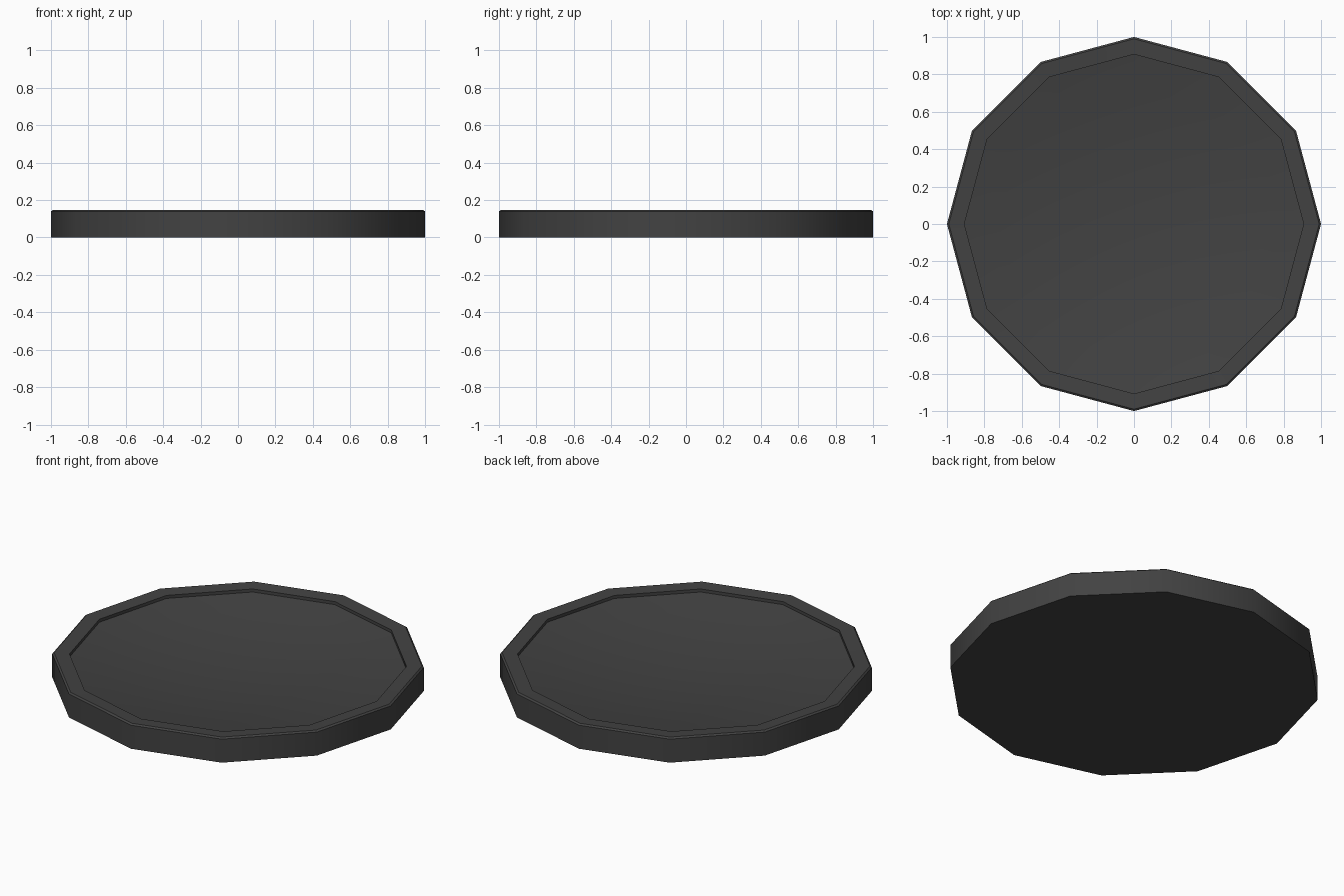
import bpy, bmesh
from math import cos, sin, pi, radians

if "Cube" in bpy.data.objects:
    bpy.data.objects.remove(bpy.data.objects["Cube"])

SIDES = 12
FLOOR_R, FLOOR_Z, DISH = 0.907, 0.124, 0.085
# Profile from bottom rim to edge of floor: (radius, height)
PROFILE = [(1.0, 0.0), (1.0, 0.139), (0.99, 0.147), (0.907, 0.142), (FLOOR_R, FLOOR_Z)]
# Dished floor
PROFILE += [(FLOOR_R * t, FLOOR_Z - DISH * (1 - t * t)) for t in (0.8, 0.6, 0.4, 0.2)]

bm = bmesh.new()
rings = [[bm.verts.new((r * cos(2 * pi * i / SIDES), r * sin(2 * pi * i / SIDES), z))
          for i in range(SIDES)] for r, z in PROFILE]

# Outer wall, small edge chamfer, sloped rim, inner wall and dish
for a, b in zip(rings, rings[1:]):
    for i in range(SIDES):
        j = (i + 1) % SIDES
        bm.faces.new((a[i], a[j], b[j], b[i]))

# Underside and dish centre
bm.faces.new(rings[0][::-1])
centre = bm.verts.new((0, 0, FLOOR_Z - DISH))
for i in range(SIDES):
    bm.faces.new((rings[-1][i], rings[-1][(i + 1) % SIDES], centre))
bmesh.ops.recalc_face_normals(bm, faces=bm.faces)

mesh = bpy.data.meshes.new("round_base")
bm.to_mesh(mesh)
bm.free()
base = bpy.data.objects.new("round_base", mesh)
bpy.context.collection.objects.link(base)

# Dark plastic
mat = bpy.data.materials.new("dark_plastic")
mat.diffuse_color = (0.055, 0.055, 0.055, 1)
mat.use_nodes = True
mat.node_tree.nodes["Principled BSDF"].inputs["Base Color"].default_value = mat.diffuse_color
mesh.materials.append(mat)

bpy.context.view_layer.objects.active = base
base.select_set(True)
bpy.ops.object.shade_smooth_by_angle(angle=radians(40))
